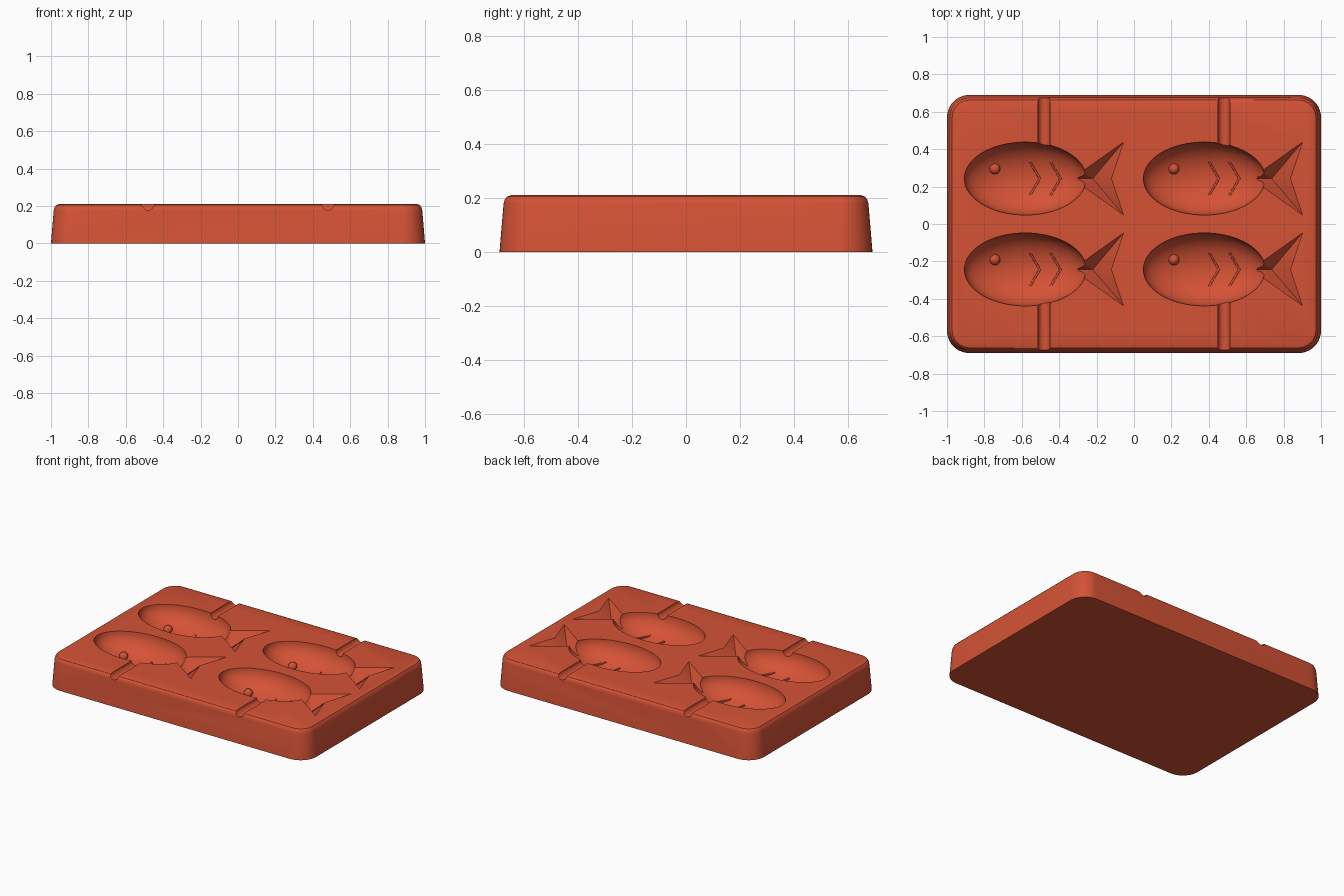
import bpy, bmesh, math
from mathutils import Matrix, Vector

if "Cube" in bpy.data.objects:
    bpy.data.objects.remove(bpy.data.objects["Cube"], do_unlink=True)

TOP = 0.21
RX, RY, DEPTH = 0.326, 0.195, 0.15

red = bpy.data.materials.new("terracotta red")
red.use_nodes = True
red.diffuse_color = (0.66, 0.085, 0.036, 1)
red.node_tree.nodes["Principled BSDF"].inputs["Base Color"].default_value = red.diffuse_color


def make(name, bm):
    bmesh.ops.recalc_face_normals(bm, faces=bm.faces)
    mesh = bpy.data.meshes.new(name)
    bm.to_mesh(mesh)
    bm.free()
    mesh.materials.append(red)
    obj = bpy.data.objects.new(name, mesh)
    bpy.context.collection.objects.link(obj)
    return obj


def smooth(obj):
    bpy.ops.object.select_all(action='DESELECT')
    obj.select_set(True)
    bpy.context.view_layer.objects.active = obj
    bpy.ops.object.shade_smooth_by_angle(angle=math.radians(30))


def ellipsoid(name, centre, radii, u=48, v=24):
    bm = bmesh.new()
    mat = Matrix.Translation(centre) @ Matrix.Diagonal((*radii, 1))
    bmesh.ops.create_uvsphere(bm, u_segments=u, v_segments=v, radius=1, matrix=mat)
    return make(name, bm)


def floor_z(dx, dy):
    return TOP - DEPTH * math.sqrt(max(0, 1 - (dx / RX) ** 2 - (dy / RY) ** 2))


# Tapered block with rounded corners and a rounded upper rim
bm = bmesh.new()
rings = []
for inset, z in [(0, 0), (0.015, 0.178), (0.019, 0.193), (0.028, 0.205), (0.043, TOP)]:
    ring = []
    for k, (sx, sy) in enumerate([(1, 1), (-1, 1), (-1, -1), (1, -1)]):
        for i in range(11):
            a = math.radians(90 * k + 9 * i)
            r = 0.12 - inset
            ring.append(bm.verts.new((sx * 0.88 + r * math.cos(a),
                                      sy * 0.57 + r * math.sin(a), z)))
    rings.append(ring)
n = len(rings[0])
for low, high in zip(rings, rings[1:]):
    for i in range(n):
        bm.faces.new((low[i], low[(i + 1) % n], high[(i + 1) % n], high[i]))
bm.faces.new(rings[0])
bm.faces.new(rings[-1])
block = make("mould_block", bm)


def cut(cutter):
    mod = block.modifiers.new("cut", 'BOOLEAN')
    mod.operation, mod.solver, mod.object = 'DIFFERENCE', 'EXACT', cutter
    bpy.context.view_layer.objects.active = block
    bpy.ops.object.modifier_apply(modifier=mod.name)
    bpy.data.objects.remove(cutter, do_unlink=True)


# Tail pocket: two fins sloping down to a deep point at the root
TAIL = [(0.30, 0.035), (0.525, 0.195), (0.46, 0), (0.525, -0.195), (0.30, -0.035)]


def tail_cutter(cx, cy):
    bm = bmesh.new()
    lip = 0.02
    rim = [bm.verts.new((cx + x, cy + y, TOP)) for x, y in TAIL]
    up = [bm.verts.new((cx + x, cy + y, TOP + lip)) for x, y in TAIL]
    deep = bm.verts.new((cx + 0.36, cy, TOP - 0.09))
    root = bm.verts.new((cx + 0.28, cy, TOP - 0.09))
    root_up = bm.verts.new((cx + 0.28, cy, TOP + lip))
    for i in range(4):
        bm.faces.new((rim[i], rim[i + 1], up[i + 1], up[i]))
        bm.faces.new((rim[i], rim[i + 1], deep))
    for end in (0, 4):
        bm.faces.new((rim[end], up[end], root_up, root))
        bm.faces.new((rim[end], deep, root))
    bm.faces.new(up[:3] + [root_up])
    bm.faces.new(up[2:] + [root_up])
    return make("tail_cutter", bm)


# Pouring channels through the front and back rims
for sx in (-1, 1):
    for sy in (-1, 1):
        bm = bmesh.new()
        mat = Matrix.Translation((sx * 0.481, sy * 0.57, TOP)) @ Matrix.Rotation(math.pi / 2, 4, 'X')
        bmesh.ops.create_cone(bm, cap_ends=True, segments=24, radius1=0.032,
                              radius2=0.032, depth=0.33, matrix=mat)
        cut(make("channel_cutter", bm))

# Four fish cavities, each with an eye and two chevron ribs raised on its floor
number = 0
for cx in (-0.581, 0.376):
    for cy in (-0.243, 0.243):
        number += 1
        cut(ellipsoid("body_cutter", (cx, cy, TOP), (RX, RY, DEPTH), 64, 32))
        cut(tail_cutter(cx, cy))
        ex, ey = -0.163, 0.052
        smooth(ellipsoid(f"fish_eye_{number}", (cx + ex, cy + ey, floor_z(ex, ey)),
                         (0.029,) * 3, 24, 12))
        for r, apex in enumerate((0.077, 0.187)):
            bm = bmesh.new()
            rows = []
            for i in range(-8, 9):
                dy = i / 8 * 0.09
                dx = apex - abs(dy) * 0.58
                row = []
                for off, lift in ((-0.008, -0.01), (-0.005, 0.008), (0.005, 0.008), (0.008, -0.01)):
                    z = floor_z(dx + off, dy) + lift
                    row.append(bm.verts.new((cx + dx + off, cy + dy, z)))
                rows.append(row)
            for a, b in zip(rows, rows[1:]):
                for j in range(4):
                    k = (j + 1) % 4
                    bm.faces.new((a[j], a[k], b[k], b[j]))
            bm.faces.new(rows[0])
            bm.faces.new(rows[-1])
            make(f"fish_{number}_rib_{r + 1}", bm)

smooth(block)
